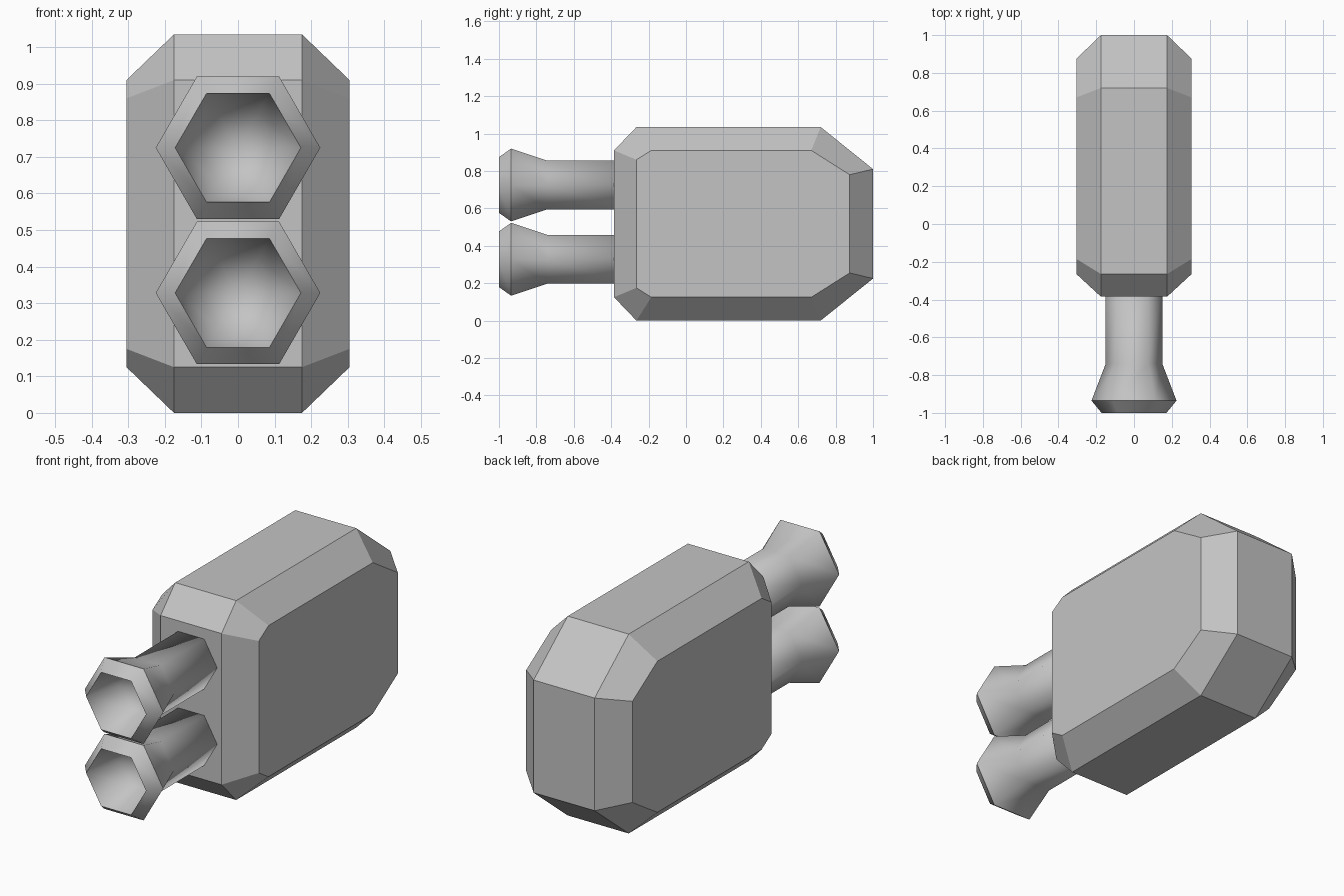
import bpy, bmesh
from math import cos, sin, pi

cube = bpy.data.objects.get("Cube")
if cube:
    bpy.data.objects.remove(cube, do_unlink=True)

# Single plain grey material
grey = bpy.data.materials.new("plain_grey")
grey.use_nodes = True
colour = (0.55, 0.55, 0.55, 1)
grey.diffuse_color = colour
grey.node_tree.nodes["Principled BSDF"].inputs["Base Color"].default_value = colour


def finish(bm, name):
    bmesh.ops.recalc_face_normals(bm, faces=bm.faces)
    mesh = bpy.data.meshes.new(name)
    bm.to_mesh(mesh)
    bm.free()
    mesh.materials.append(grey)
    obj = bpy.data.objects.new(name, mesh)
    bpy.context.collection.objects.link(obj)
    return obj


def loft(bm, rings):
    """Bridge matching rings of vertices with quads."""
    for a, b in zip(rings, rings[1:]):
        n = len(a)
        for i in range(n):
            j = (i + 1) % n
            bm.faces.new((a[i], a[j], b[j], b[i]))


# Body: side outlines of the wide middle and of the chamfered flanks
MID_Z = 0.5175
middle_half = [(-0.385, 0.3925), (-0.265, MID_Z), (0.72, MID_Z), (1.0, 0.2925)]
flank_half = [(-0.265, 0.3425), (-0.185, 0.3925), (0.67, 0.3925), (0.875, 0.2625)]


def outline(bm, half, x):
    points = half + [(y, -z) for y, z in reversed(half)]
    return [bm.verts.new((x, y, MID_Z + z)) for y, z in points]


bm = bmesh.new()
sections = [(flank_half, -0.305), (middle_half, -0.175),
            (middle_half, 0.175), (flank_half, 0.305)]
rings = [outline(bm, half, x) for half, x in sections]
loft(bm, rings)
bm.faces.new(rings[0])
bm.faces.new(rings[-1])
finish(bm, "body")

# Barrels: six-sided flared tubes with a bevelled lip and a hollow bore
# (y, radius) from the body forward, then back into the bore
barrel_profile = [(-0.34, 0.15), (-0.74, 0.15), (-0.935, 0.225),
                  (-1.0, 0.172), (-0.82, 0.11)]
SHARP_RINGS = (2, 3)


def barrel(name, z):
    bm = bmesh.new()
    rings = [[bm.verts.new((r * cos(i * pi / 3), y, z + r * sin(i * pi / 3)))
              for i in range(6)] for y, r in barrel_profile]
    loft(bm, rings)
    bm.faces.new(rings[0])
    # Bore floor as a shallow fan
    centre = bm.verts.new((0, -0.79, z))
    floor = rings[-1]
    for i in range(6):
        bm.faces.new((floor[i], floor[(i + 1) % 6], centre))
    for face in bm.faces:
        face.smooth = True
    # Crisp lip edges
    for k in SHARP_RINGS:
        for i in range(6):
            bm.edges.get((rings[k][i], rings[k][(i + 1) % 6])).smooth = False
    finish(bm, name)


barrel("upper_barrel", 0.725)
barrel("lower_barrel", 0.328)
